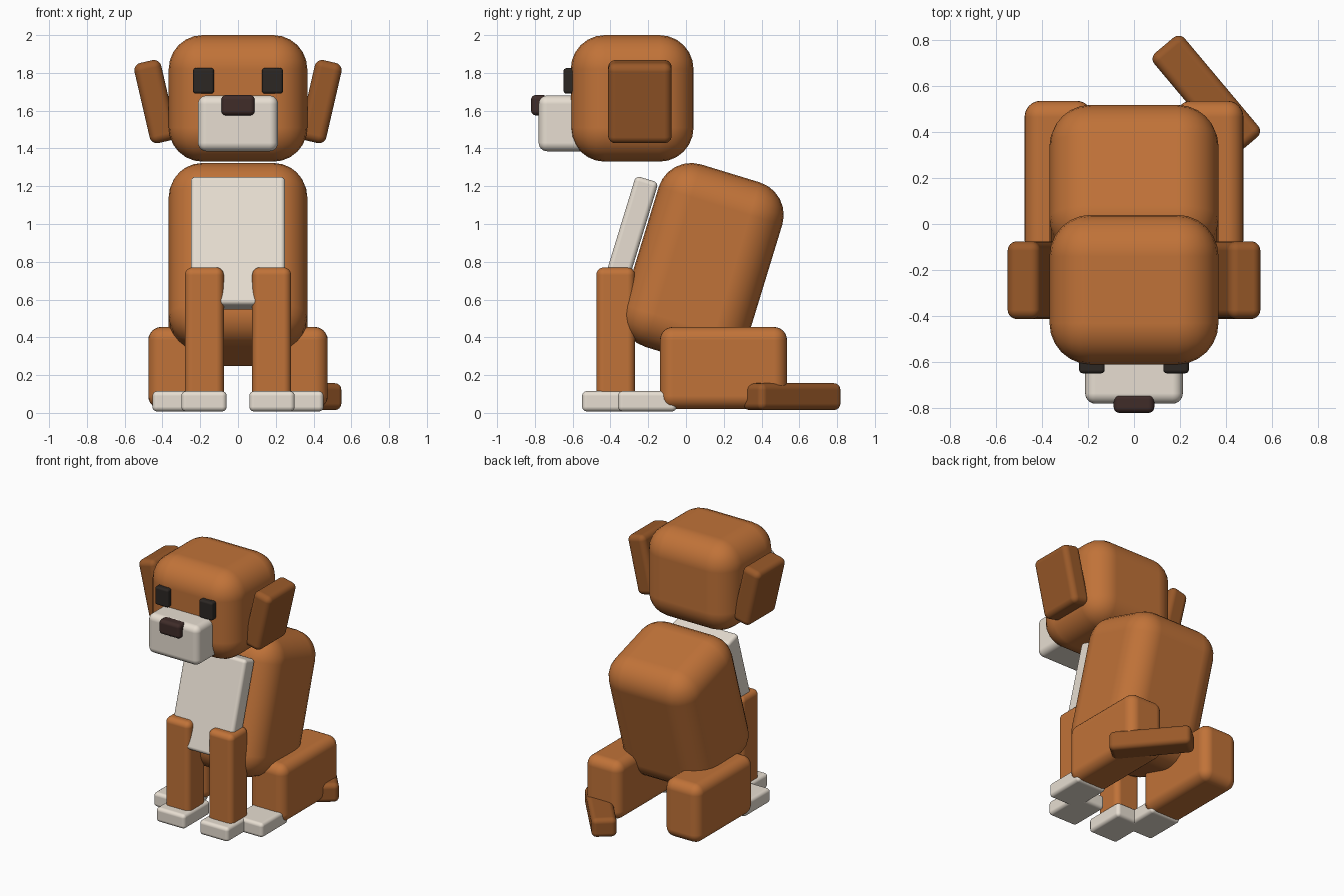
import bpy
from math import radians, sin, cos

if "Cube" in bpy.data.objects:
    bpy.data.objects.remove(bpy.data.objects["Cube"])


def material(name, rgb):
    m = bpy.data.materials.new(name)
    m.diffuse_color = (*rgb, 1)
    m.use_nodes = True
    m.node_tree.nodes["Principled BSDF"].inputs["Base Color"].default_value = m.diffuse_color
    return m


FUR = material("fur", (0.53, 0.17, 0.04))
DARK_FUR = material("dark_fur", (0.32, 0.10, 0.022))
CREAM = material("cream", (0.80, 0.73, 0.64))
BLACK = material("black", (0.025, 0.02, 0.017))
NOSE = material("nose_brown", (0.05, 0.025, 0.022))


def block(name, centre, size, radius, mat, rot=(0, 0, 0)):
    """Soft-edged block, given by centre, full size and edge radius."""
    bpy.ops.mesh.primitive_cube_add(size=1, location=centre)
    ob = bpy.context.object
    ob.name = name
    ob.scale = size
    bpy.ops.object.transform_apply(location=False, rotation=False, scale=True)
    ob.rotation_euler = [radians(a) for a in rot]
    bpy.ops.object.shade_smooth()
    bev = ob.modifiers.new("round_edges", 'BEVEL')
    bev.width = radius
    bev.segments = 6
    bev.harden_normals = True
    ob.data.materials.append(mat)
    return ob


def span(name, x, y, z, radius, mat):
    """Upright block given by its (min, max) range on each axis."""
    ranges = (x, y, z)
    return block(name, [(a + b) / 2 for a, b in ranges],
                 [b - a for a, b in ranges], radius, mat)


# Head and face
span("head", (-0.367, 0.367), (-0.61, 0.04), (1.33, 2.0), 0.18, FUR)
span("muzzle", (-0.212, 0.212), (-0.78, -0.5), (1.385, 1.68), 0.045, CREAM)
span("nose", (-0.088, 0.088), (-0.82, -0.735), (1.575, 1.683), 0.025, NOSE)

# Torso leaning back, with the chest patch on its front face
LEAN = 17
BY, BZ = 0.0875, 0.785
block("body", (0, BY, BZ), (0.734, 0.684, 1.01), 0.18, FUR, (-LEAN, 0, 0))
s, c = sin(radians(LEAN)), cos(radians(LEAN))
v, u = -0.4125, -0.008
block("chest", (0, BY + v * c + u * s, BZ - v * s + u * c),
      (0.50, 0.125, 0.71), 0.025, CREAM, (-LEAN, 0, 0))

# Paired parts
for side, k in (("right", -1), ("left", 1)):
    def pair(name, x, y, z, radius, mat):
        span(f"{name}_{side}", sorted((k * x[0], k * x[1])), y, z, radius, mat)

    pair("eye", (0.127, 0.238), (-0.648, -0.56), (1.69, 1.825), 0.015, BLACK)
    pair("front_leg", (0.075, 0.281), (-0.475, -0.27), (0.03, 0.77), 0.04, FUR)
    pair("front_paw", (0.06, 0.30), (-0.55, -0.24), (0.008, 0.115), 0.025, CREAM)
    pair("thigh", (0.18, 0.475), (-0.138, 0.535), (0.02, 0.455), 0.07, FUR)
    pair("hind_paw", (0.205, 0.453), (-0.36, -0.05), (0.008, 0.115), 0.025, CREAM)
    block(f"ear_{side}", (k * 0.437, -0.244, 1.648), (0.145, 0.337, 0.435),
          0.04, DARK_FUR, (0, k * 13, 0))

# Tail lying on the ground, swung to one side
block("tail", (0.314, 0.56, 0.086), (0.172, 0.565, 0.142), 0.035, DARK_FUR, (0, 0, 40))
